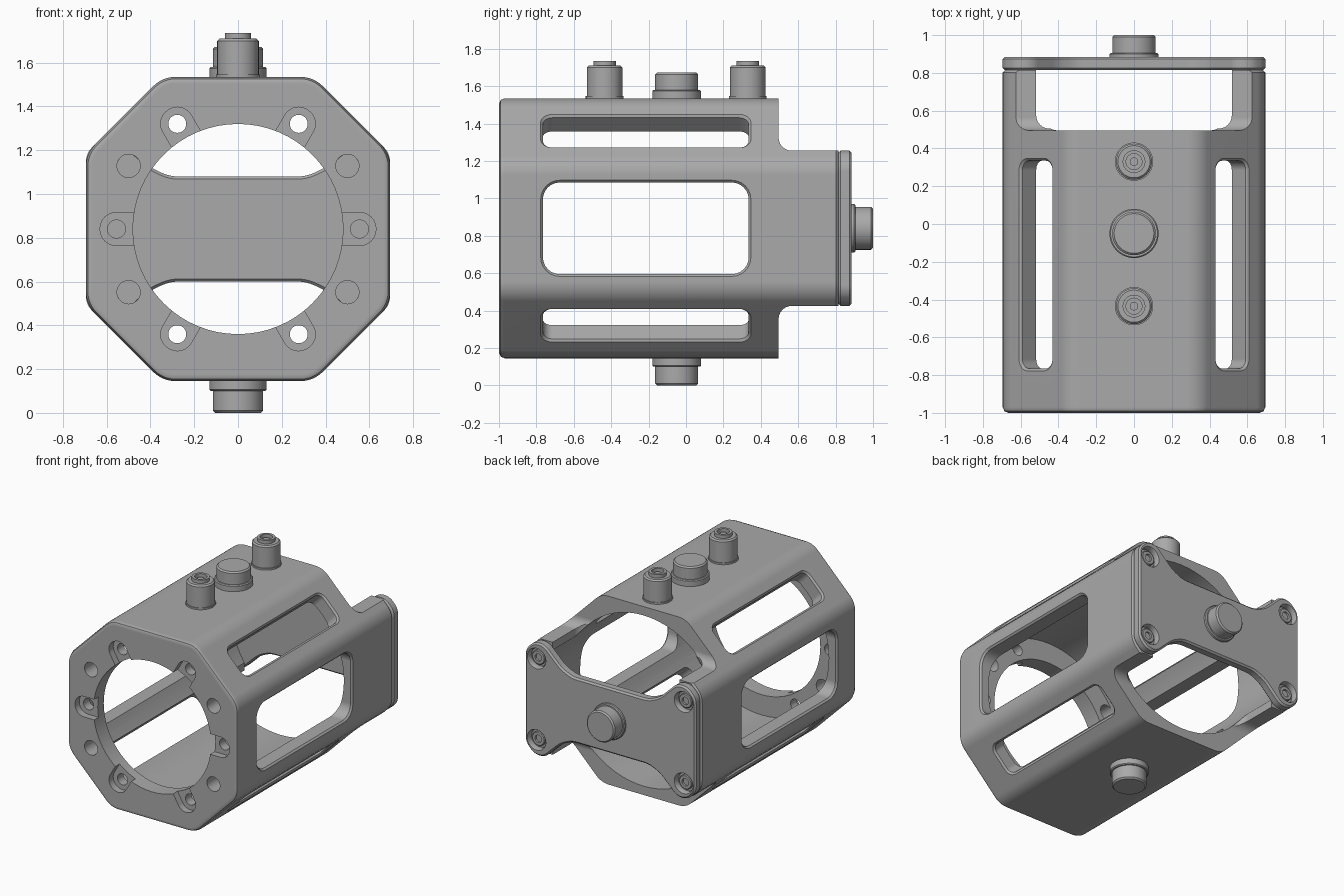
import bpy, bmesh
from math import cos, sin, pi, radians
from mathutils import Vector, Matrix

default = bpy.data.objects.get("Cube")
if default:
    bpy.data.objects.remove(default, do_unlink=True)

grey = bpy.data.materials.new("machined_grey")
grey.use_nodes = True
grey.diffuse_color = (0.4, 0.4, 0.4, 1)
grey.node_tree.nodes["Principled BSDF"].inputs["Base Color"].default_value = (0.4, 0.4, 0.4, 1)

X, Y, Z = Vector((1, 0, 0)), Vector((0, 1, 0)), Vector((0, 0, 1))
CENTRE = Z * 0.84
SIDE, DIAGONAL = 0.695, 0.735     # distance of the walls from the long axis
FLAT = 0.345                      # half width of the upright walls
TAB = 0.415                       # half height of the rear tabs


def rounded(points, t, steps=6):
    """Outline with arc corners, as a function of its outward offset."""
    out = []
    pts = [Vector(p) for p in points]
    for i, p in enumerate(pts):
        a, b = pts[i - 1] - p, pts[(i + 1) % len(pts)] - p
        cut = min(t, 0.48 * a.length, 0.48 * b.length)
        a.normalize()
        b.normalize()
        w = cos((pi - a.angle(b)) / 2)
        for k in range(steps + 1):
            s = k / steps
            e, m, f = (1 - s) ** 2, 2 * s * (1 - s) * w, s * s
            out.append(p + (a * cut * e + b * cut * f) / (e + m + f))

    def offset(d):
        res = []
        for i, p in enumerate(out):
            a = (p - out[i - 1]).normalized()
            b = (out[(i + 1) % len(out)] - p).normalized()
            n, m = Vector((a.y, -a.x)), Vector((b.y, -b.x))
            res.append(p + (n + m) * d / (1 + n.dot(m)))
        return res
    return offset


def rect(cx, cy, hx, hy, t):
    return rounded([(cx - hx, cy - hy), (cx + hx, cy - hy),
                    (cx + hx, cy + hy), (cx - hx, cy + hy)], t)


def circle(r):
    return [Vector((r * cos(2 * pi * i / 64), r * sin(2 * pi * i / 64))) for i in range(64)]


def loft(name, shape, levels, w, u, origin=CENTRE):
    """Skin the outline through (height, offset) levels along direction w."""
    v = w.cross(u)
    bm = bmesh.new()
    rings = [[bm.verts.new(origin + u * p.x + v * p.y + w * h) for p in shape(d)]
             for h, d in levels]
    for lo, hi in zip(rings, rings[1:]):
        for i in range(len(lo)):
            bm.faces.new((lo[i - 1], lo[i], hi[i], hi[i - 1]))
    bm.faces.new(rings[0][::-1])
    bm.faces.new(rings[-1])
    bmesh.ops.recalc_face_normals(bm, faces=bm.faces)
    mesh = bpy.data.meshes.new(name)
    bm.to_mesh(mesh)
    bm.free()
    mesh.materials.append(grey)
    ob = bpy.data.objects.new(name, mesh)
    bpy.context.scene.collection.objects.link(ob)
    return ob


def carve(ob, cutters):
    """Subtract the cutters, then remove them."""
    for c in cutters:
        c.hide_render = True
        mod = ob.modifiers.new("cut", "BOOLEAN")
        mod.operation, mod.solver, mod.object = "DIFFERENCE", "EXACT", c
    graph = bpy.context.evaluated_depsgraph_get()
    mesh = bpy.data.meshes.new_from_object(ob.evaluated_get(graph))
    ob.modifiers.clear()
    ob.data = mesh
    for c in cutters:
        bpy.data.objects.remove(c, do_unlink=True)


def polar(r, degrees):
    a = radians(degrees)
    return X * r * cos(a) + Z * r * sin(a)


parts = []

# Octagonal housing with softened ends
octagon = rounded([(SIDE, -FLAT), (SIDE, FLAT), (FLAT, SIDE), (-FLAT, SIDE),
                   (-SIDE, FLAT), (-SIDE, -FLAT), (-FLAT, -SIDE), (FLAT, -SIDE)], 0.06)
housing = loft("housing", octagon, [(-0.815, -0.012), (-0.803, 0), (0.97, 0),
                                    (0.991, -0.009), (1, -0.03)], -Y, X)
parts.append(housing)

# Main bore, front opening, rear gap between the tabs
cuts = [loft("bore", circle, [(-1.2, 0.63), (0.88, 0.63)], -Y, X),
        loft("front_opening", circle, [(0.7, 0.48), (1.2, 0.48)], -Y, X),
        loft("tab_gap", rect(0, 0.905, 0.518, 0.4, 0.07), [(-1, 0), (1, 0)], Z, X)]
for s in (-1, 1):
    cuts.append(loft("rear_notch", rect(0.9, s * (TAB + 0.4), 0.405, 0.4, 0.07),
                     [(-1, 0), (1, 0)], X, Y))

# Side windows and diagonal slots with eased outer edges
for angle in (0, 45, 135, 180, 225, 315):
    upright = angle % 90 == 0
    wall = SIDE if upright else DIAGONAL
    half, corner = (0.245, 0.09) if upright else (0.113, 0.05)
    cuts.append(loft("window", rect(-0.215, 0, 0.55, half, corner),
                     [(0.4, 0), (wall - 0.012, 0), (wall + 0.06, 0.072)], polar(1, angle), Y))

# Front bolt pockets, bolt holes and plain holes
for angle in range(0, 360, 60):
    cuts.append(loft("pocket", rect(0.49, 0, 0.14, 0.075, 0.074),
                     [(0.95, 0), (1.1, 0)], -Y, polar(1, angle)))
    cuts.append(loft("bolt_hole", circle, [(0.8, 0.041), (1.1, 0.041)],
                     -Y, X, CENTRE + polar(0.555, angle)))
for angle in (30, 150, 210, 330):
    cuts.append(loft("plain_hole", circle, [(0.8, 0.053), (1.1, 0.053)],
                     -Y, X, CENTRE + polar(0.577, angle)))
carve(housing, cuts)

# Waisted rear plate
quarter = [(SIDE, FLAT), (0.625, TAB), (0.54, TAB), (0.40, 0.28), (0.31, 0.24)]
upper = quarter + [(-x, z) for x, z in reversed(quarter)]
outline = rounded(upper + [(-x, -z) for x, z in upper], 0.04)
plate = loft("rear_plate", outline, [(0.815, -0.012), (0.827, 0), (0.873, 0), (0.885, -0.012)], Y, X)
parts.append(plate)
corners = [CENTRE + X * sx * 0.6 + Z * sz * 0.3 for sx in (-1, 1) for sz in (-1, 1)]
carve(plate, [loft("recess", circle, [(0.845, 0.068), (0.87, 0.068), (0.9, 0.083)], Y, X, c)
              for c in corners])

# Socket screws in the rear plate
for c in corners:
    parts.append(loft("rear_screw", circle, [(0.84, 0.052), (0.86, 0.052), (0.865, 0.047),
                                             (0.865, 0.027), (0.85, 0.027)], Y, X, c))


# Stepped plugs: collar, then body with an eased rim
def plug(name, collar, top, w, origin):
    parts.append(loft(name, circle, [(-0.03, 0.13), (collar - 0.006, 0.13), (collar, 0.124),
                                     (collar, 0.115), (top - 0.01, 0.115), (top, 0.105)],
                      w, X, origin))


plug("top_plug", 0.045, 0.137, Z, CENTRE + Z * SIDE - Y * 0.05)
plug("bottom_plug", 0.045, 0.145, -Z, CENTRE - Z * SIDE - Y * 0.05)
plug("rear_plug", 0.02, 0.115, Y, CENTRE + Y * 0.885)

# Slim top fittings with a hollow nipple and centre pin
for name, y in (("front_fitting", -0.435), ("back_fitting", 0.33)):
    parts.append(loft(name, circle, [(-0.03, 0.101), (0.012, 0.101), (0.012, 0.095),
                                     (0.165, 0.095), (0.175, 0.085), (0.175, 0.06),
                                     (0.2, 0.06), (0.2, 0.042), (0.165, 0.042),
                                     (0.165, 0.022), (0.185, 0.022)],
                      Z, X, CENTRE + Z * SIDE + Y * y))

# Smooth shading with sharp edges kept
bpy.ops.object.select_all(action="DESELECT")
for ob in parts:
    ob.select_set(True)
bpy.context.view_layer.objects.active = housing
bpy.ops.object.shade_smooth_by_angle(angle=radians(35))
for ob in parts:
    ob.modifiers.new("even_normals", "WEIGHTED_NORMAL").keep_sharp = True
